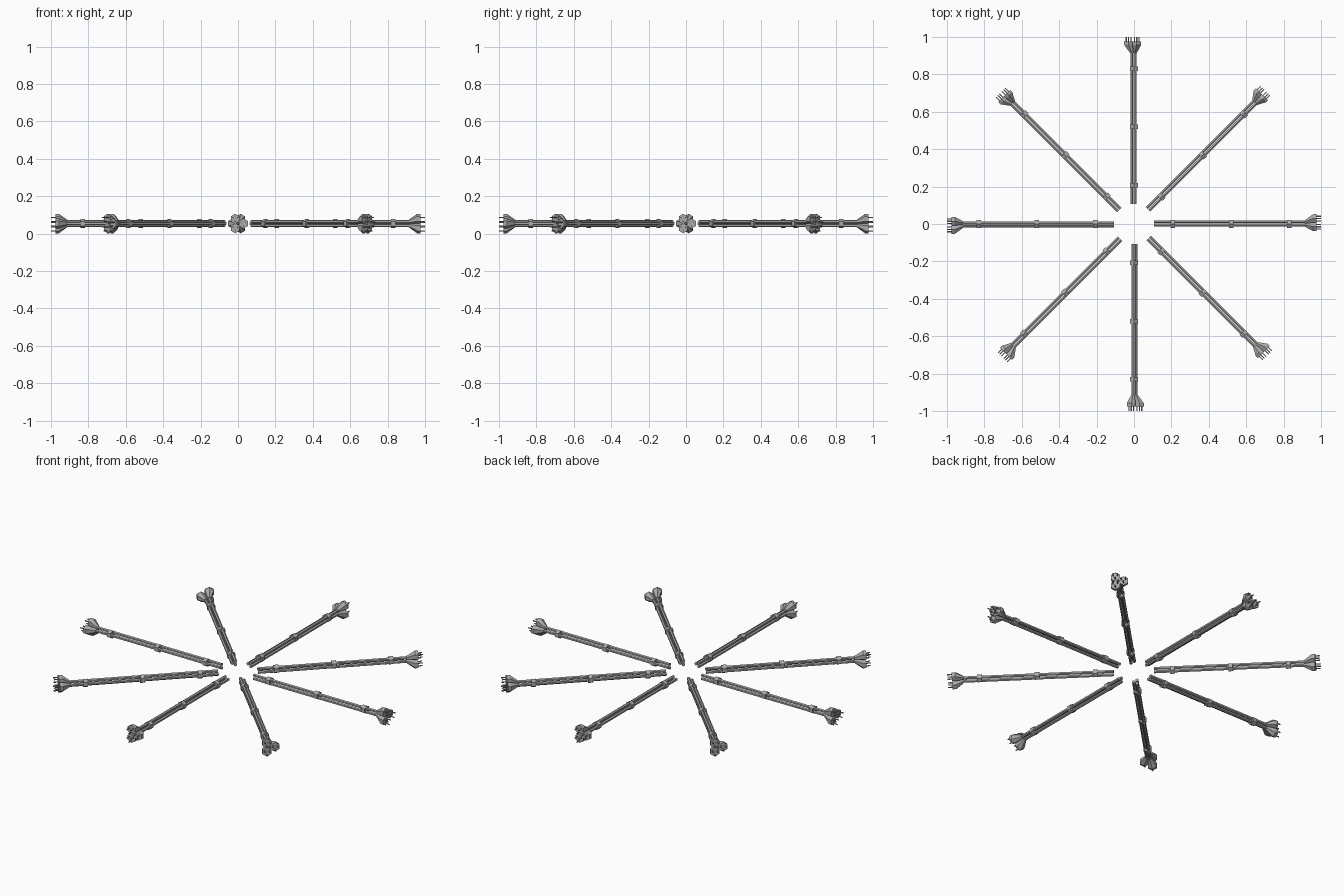
import bpy, bmesh
from math import cos, sin, pi, tau
from mathutils import Matrix, Vector

cube = bpy.data.objects.get("Cube")
if cube:
    bpy.data.objects.remove(cube)

metal = bpy.data.materials.new("grey metal")
metal.use_nodes = True
grey = (0.4, 0.4, 0.4, 1)
metal.diffuse_color = grey
metal.node_tree.nodes["Principled BSDF"].inputs["Base Color"].default_value = grey

AXIS_Z = 0.054
ARMS = 8


def around(distance, turn):
    """Point in the arm's cross-section, as (y, z)."""
    return distance * cos(turn), distance * sin(turn)


def loft(bm, sections, sides=6, phase=pi / 6):
    """Skin a capped tube through sections (x, centre, radius)."""
    rings = []
    for x, (cy, cz), radius in sections:
        ring = []
        for i in range(sides):
            y, z = around(radius, tau * i / sides + phase)
            ring.append(bm.verts.new((x, cy + y, cz + z)))
        rings.append(ring)
    for a, b in zip(rings, rings[1:]):
        for i in range(sides):
            j = (i + 1) % sides
            bm.faces.new((a[i], a[j], b[j], b[i]))
    bm.faces.new(rings[0][::-1])
    bm.faces.new(rings[-1])


def make_pipes(bm):
    for k in range(3):
        c = around(0.012, tau * k / 3)
        loft(bm, [(0.108, c, 0.009), (0.93, c, 0.009)])


def make_bands(bm):
    for x in (0.207, 0.52, 0.83):
        loft(bm, [(x - 0.012, (0, 0), 0.024), (x + 0.012, (0, 0), 0.024)])


def make_nozzles(bm):
    for k in range(3):
        turn = tau * k / 3
        wide = around(0.029, turn)
        loft(bm, [(0.915, around(0.012, turn), 0.011),
                  (0.958, wide, 0.027), (0.975, wide, 0.027)])


def make_prongs(bm):
    for k in range(3):
        cy, cz = around(0.029, tau * k / 3)
        for n in range(3):
            y, z = around(0.014, tau * n / 3 + pi / 6)
            c = (cy + y, cz + z)
            loft(bm, [(0.97, c, 0.0035), (1.0, c, 0.0035)], 4)


# Each arm is the same set of parts, turned about the centre
parts = {"pipes": make_pipes, "bands": make_bands,
         "nozzles": make_nozzles, "prongs": make_prongs}
for name, build in parts.items():
    bm = bmesh.new()
    build(bm)
    bmesh.ops.recalc_face_normals(bm, faces=bm.faces)
    mesh = bpy.data.meshes.new("arm_" + name)
    bm.to_mesh(mesh)
    bm.free()
    mesh.materials.append(metal)
    for i in range(ARMS):
        obj = bpy.data.objects.new(f"arm_{i + 1}_{name}", mesh)
        obj.matrix_world = (Matrix.Translation(Vector((0, 0, AXIS_Z)))
                            @ Matrix.Rotation(tau * i / ARMS, 4, "Z"))
        bpy.context.collection.objects.link(obj)
